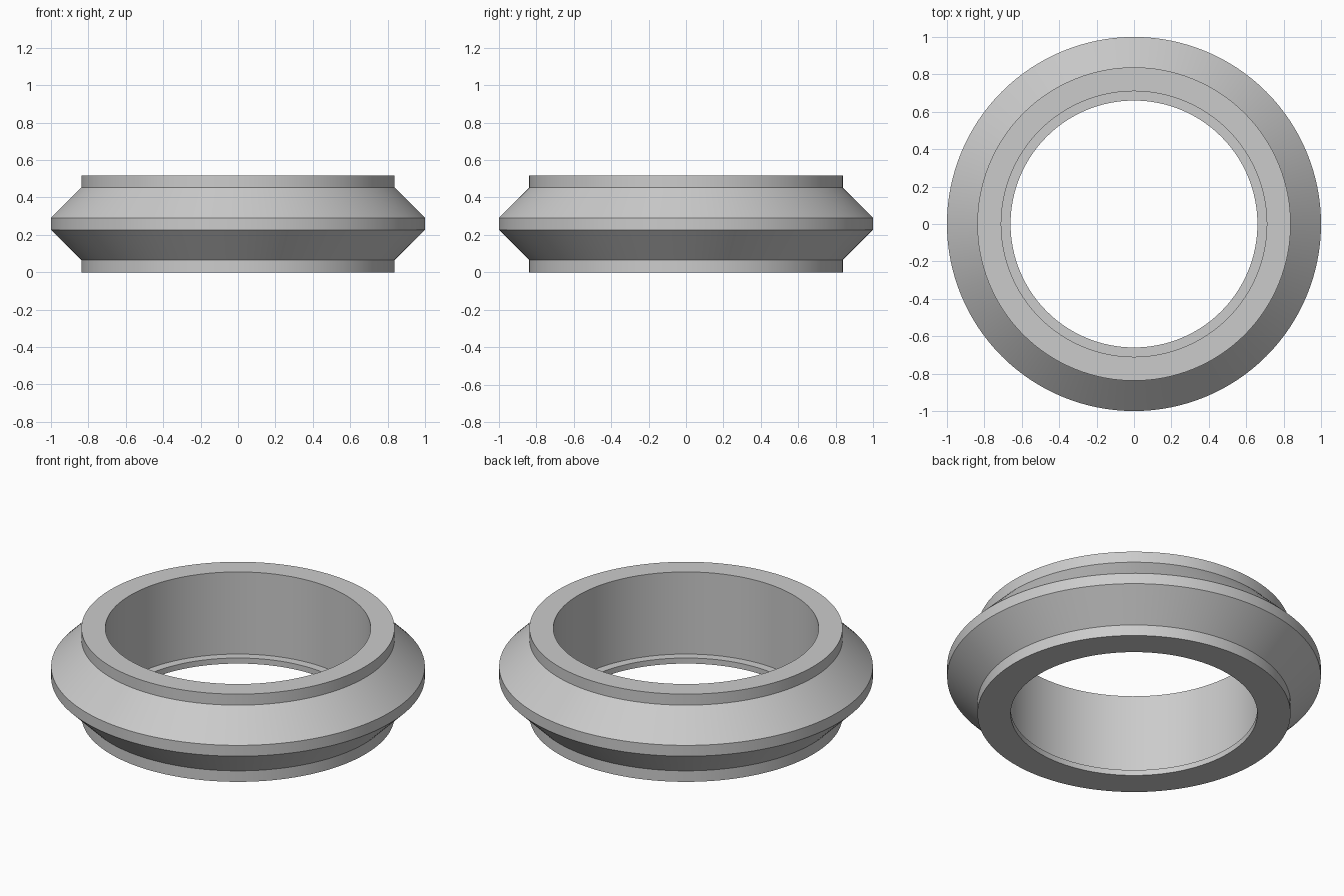
import bpy
import bmesh
import math
from mathutils import Matrix

cube = bpy.data.objects.get("Cube")
if cube:
    bpy.data.objects.remove(cube, do_unlink=True)

SEGMENTS = 128

# Plain grey material
grey = bpy.data.materials.new("light_grey")
grey.use_nodes = True
colour = (0.6, 0.6, 0.6, 1)
grey.diffuse_color = colour
grey.node_tree.nodes["Principled BSDF"].inputs["Base Color"].default_value = colour


def lathe(name, profile, material):
    """Revolve a closed (radius, height) profile around z."""
    bm = bmesh.new()
    rings = []
    for i in range(SEGMENTS):
        turn = Matrix.Rotation(math.tau * i / SEGMENTS, 3, "Z")
        rings.append([bm.verts.new(turn @ v) for v in
                      (Matrix.Identity(3) @ p for p in profile)])
    n = len(profile)
    for i, ring in enumerate(rings):
        following = rings[(i + 1) % SEGMENTS]
        for j in range(n):
            k = (j + 1) % n
            bm.faces.new((ring[j], following[j], following[k], ring[k]))
    bmesh.ops.recalc_face_normals(bm, faces=bm.faces)
    mesh = bpy.data.meshes.new(name)
    bm.to_mesh(mesh)
    bm.free()
    mesh.materials.append(material)
    obj = bpy.data.objects.new(name, mesh)
    bpy.context.collection.objects.link(obj)
    bpy.ops.object.select_all(action="DESELECT")
    obj.select_set(True)
    bpy.context.view_layer.objects.active = obj
    bpy.ops.object.shade_smooth_by_angle(angle=math.radians(20))
    return obj


# Key sizes
height = 0.518
collar = 0.065      # height of each straight collar
band = 0.032        # half height of the outer rim
lip = 0.033         # height of the inner lip
outer, neck, bore, lip_bore = 1.0, 0.838, 0.71, 0.66
middle = height / 2

# Ring body: collars, sloping flanks, outer rim, bore with a lip at the base
section = [
    (lip_bore, 0), (neck, 0), (neck, collar),
    (outer, middle - band), (outer, middle + band),
    (neck, height - collar), (neck, height),
    (bore, height), (bore, lip), (lip_bore, lip),
]
from mathutils import Vector
lathe("ring_body", [Vector((r, 0, z)) for r, z in section], grey)
